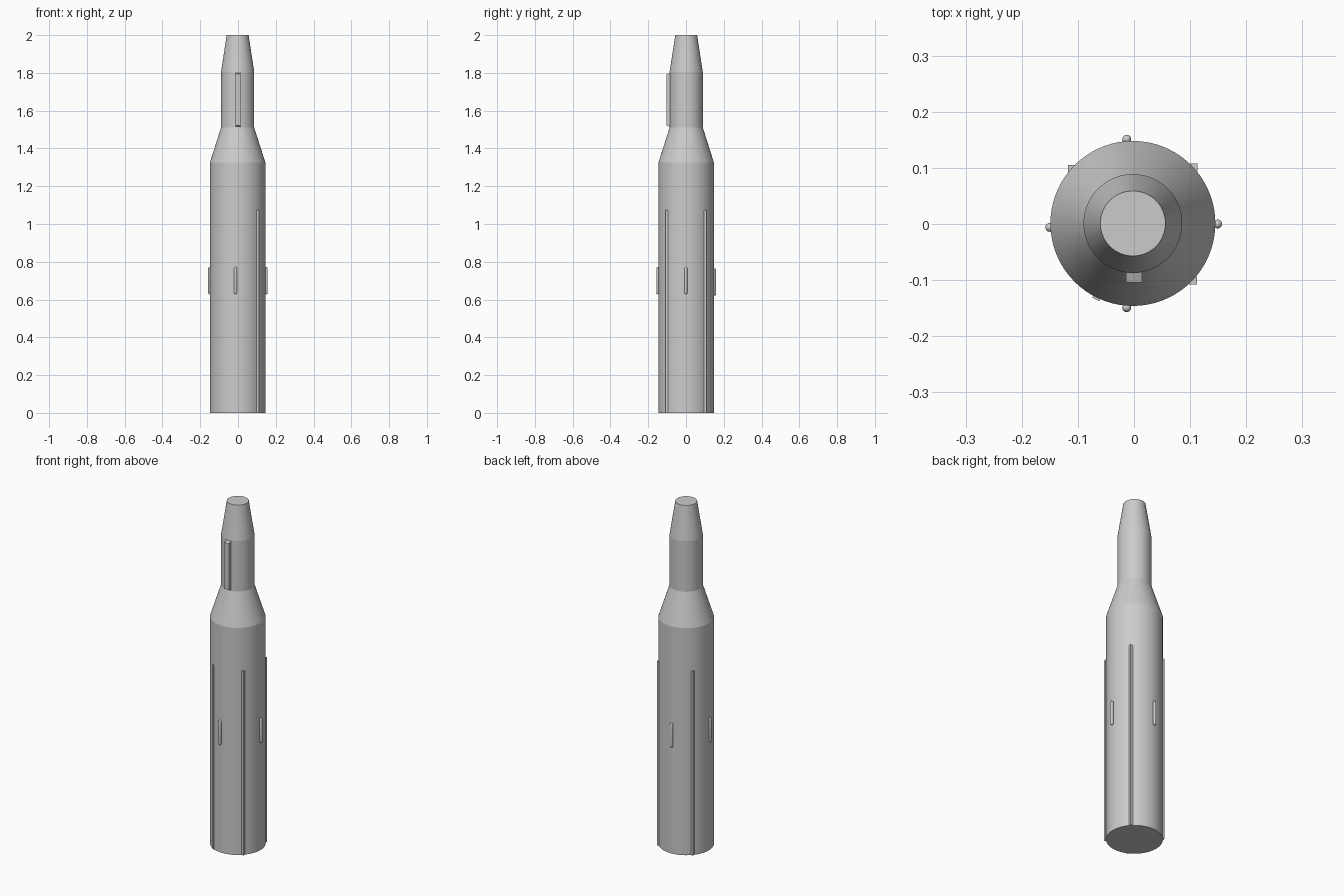
import bpy, bmesh
from math import sin, cos, pi, radians
from mathutils import Matrix

if "Cube" in bpy.data.objects:
    bpy.data.objects.remove(bpy.data.objects["Cube"], do_unlink=True)

grey = bpy.data.materials.new("light grey")
GREY = (0.6, 0.6, 0.6, 1)
grey.use_nodes = True
grey.diffuse_color = GREY
grey.node_tree.nodes["Principled BSDF"].inputs["Base Color"].default_value = GREY


def finish(bm, name, location, smooth=None):
    bmesh.ops.recalc_face_normals(bm, faces=bm.faces)
    mesh = bpy.data.meshes.new(name)
    bm.to_mesh(mesh)
    bm.free()
    mesh.materials.append(grey)
    ob = bpy.data.objects.new(name, mesh)
    ob.location = location
    bpy.context.collection.objects.link(ob)
    if smooth:
        bpy.ops.object.select_all(action='DESELECT')
        ob.select_set(True)
        bpy.context.view_layer.objects.active = ob
        bpy.ops.object.shade_smooth_by_angle(angle=radians(smooth))
    return ob


def lathe(name, profile, sides, location, smooth):
    """Revolve (radius, z) pairs about z and cap both ends."""
    bm = bmesh.new()
    rings = [[bm.verts.new((r * cos(2 * pi * i / sides), r * sin(2 * pi * i / sides), z))
              for i in range(sides)] for r, z in profile]
    for low, high in zip(rings, rings[1:]):
        for i in range(sides):
            j = (i + 1) % sides
            bm.faces.new((low[i], low[j], high[j], high[i]))
    bm.faces.new(rings[0])
    bm.faces.new(rings[-1])
    return finish(bm, name, location, smooth)


def box(name, size, location, turn=0):
    bm = bmesh.new()
    bmesh.ops.create_cube(bm, size=1)
    bmesh.ops.scale(bm, vec=size, verts=bm.verts)
    bmesh.ops.rotate(bm, matrix=Matrix.Rotation(radians(turn), 3, 'Z'), verts=bm.verts)
    return finish(bm, name, location)


# Main body: cylinder, shoulder cone, neck and blunt nose
CENTRE = (-0.002, 0.001, 0)
lathe("body", [(0.147, 0), (0.147, 1.325), (0.088, 1.51), (0.088, 1.805), (0.058, 2)],
      72, CENTRE, 7)

# Long cable strips up the sides
strips = {"back_right": (-0.111, 0.098, 0), "back_left": (0.106, 0.101, 0),
          "front_left": (0.105, -0.101, 0), "front_right": (-0.065, -0.128, -27)}
for side, (x, y, turn) in strips.items():
    box("strip_" + side, (0.014, 0.014, 1.075), (x, y, 0.5375), turn)

# Short round-ended rods
R, HALF = 0.008, 0.072
cap = [(R * cos(a), HALF - R + R * sin(a)) for a in (0, pi / 8, pi / 4, 3 * pi / 8, 0.48 * pi)]
rod_profile = [(r, -z) for r, z in reversed(cap)] + cap
rods = {"right": (-0.150, -0.006, 0.70), "left": (0.149, 0, 0.70),
        "back": (-0.013, 0.151, 0.693), "front": (-0.013, -0.149, 0.70)}
for side, place in rods.items():
    lathe("rod_" + side, rod_profile, 16, place, 40)

# Fairing on the front of the neck, with sloped ends
fairing = box("neck_fairing", (0.028, 0.03, 0.295), (0, -0.089, 1.6575))
for v in fairing.data.vertices:
    if v.co.y < 0:
        v.co.z -= 0.012 if v.co.z > 0 else -0.012
